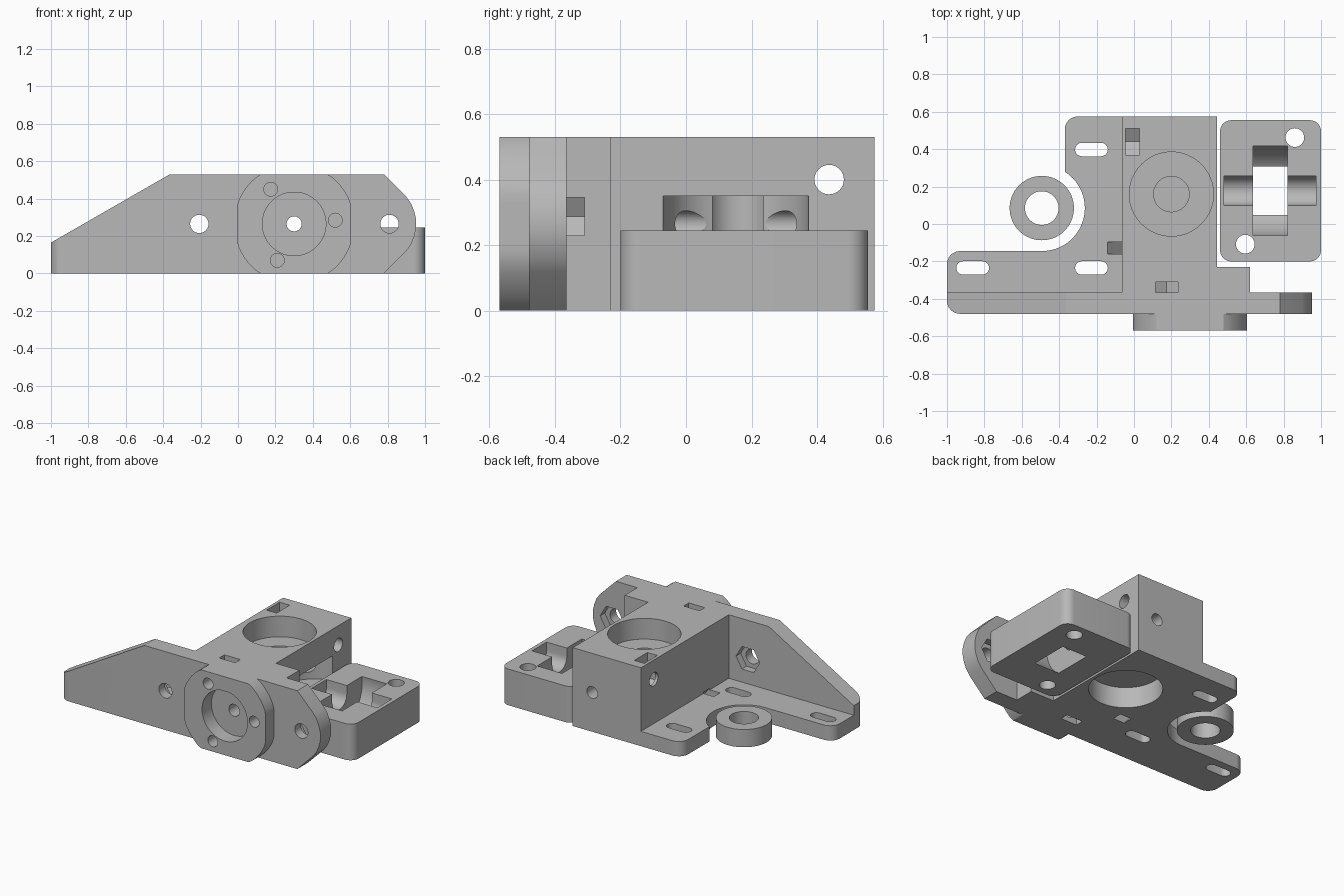
import bpy, bmesh, math
from mathutils import Matrix

cube = bpy.data.objects.get("Cube")
if cube:
    bpy.data.objects.remove(cube, do_unlink=True)

grey = bpy.data.materials.new("plain_grey")
grey.use_nodes = True
COL = (0.48, 0.48, 0.48, 1)
grey.diffuse_color = COL
grey.node_tree.nodes["Principled BSDF"].inputs["Base Color"].default_value = COL


# ---- helpers ----
def prism(name, pts, lo, hi, axis="z"):
    """Extrude a 2D outline between lo and hi along an axis."""
    place = {"z": lambda u, v, w: (u, v, w),
             "y": lambda u, v, w: (u, w, v),
             "x": lambda u, v, w: (w, u, v)}[axis]
    bm = bmesh.new()
    a = [bm.verts.new(place(u, v, lo)) for u, v in pts]
    b = [bm.verts.new(place(u, v, hi)) for u, v in pts]
    bm.faces.new(a)
    bm.faces.new(b)
    for i in range(len(pts)):
        j = (i + 1) % len(pts)
        bm.faces.new((a[i], a[j], b[j], b[i]))
    bmesh.ops.recalc_face_normals(bm, faces=bm.faces)
    mesh = bpy.data.meshes.new(name)
    bm.to_mesh(mesh)
    bm.free()
    mesh.materials.append(grey)
    obj = bpy.data.objects.new(name, mesh)
    bpy.context.collection.objects.link(obj)
    return obj


def arc(u, v, r, a0, a1, n=12):
    return [(u + r * math.cos(math.radians(a0 + (a1 - a0) * i / n)),
             v + r * math.sin(math.radians(a0 + (a1 - a0) * i / n))) for i in range(n + 1)]


def circle(u, v, r, n=48):
    return arc(u, v, r, 0, 360, n)[:-1]


def rect(u0, u1, v0, v1):
    return [(u0, v0), (u1, v0), (u1, v1), (u0, v1)]


def capsule(u0, u1, v, r):
    return arc(u0 + r, v, r, 90, 270) + arc(u1 - r, v, r, -90, 90)


def nut_slot(u, v, w, end):
    """Slot outline with a pointed hexagonal bottom, open towards v = end."""
    s = 1 if end > v else -1
    h = s * w / math.sqrt(3)
    return [(u - w, end), (u - w, v - h), (u, v - 2 * h), (u + w, v - h), (u + w, end)]


def combine(obj, others, op="DIFFERENCE"):
    """Apply booleans one by one and remove the used pieces."""
    bpy.context.view_layer.objects.active = obj
    for other in others:
        mod = obj.modifiers.new("bool", "BOOLEAN")
        mod.operation, mod.solver, mod.object = op, "EXACT", other
        bpy.ops.object.modifier_apply(modifier=mod.name)
        bpy.data.objects.remove(other, do_unlink=True)


def finish(obj):
    bpy.ops.object.select_all(action="DESELECT")
    obj.select_set(True)
    bpy.context.view_layer.objects.active = obj
    bpy.ops.object.shade_smooth_by_angle(angle=math.radians(25))


def cut(pts, lo, hi, axis="z"):
    return prism("cutter", pts, lo, hi, axis)


TOP, MID = 0.53, 0.265

# ---- front plate: sloped on one end, rounded lug on the other ----
lug = [(0.78, 0), (0.9, 0.12), (0.925, 0.155), (0.943, 0.2), (0.952, 0.24)]
lug += [(u, TOP - v) for u, v in reversed(lug)]
plate = prism("front_plate", [(-1, 0)] + lug + [(-0.365, TOP), (-1, 0.165)],
              -0.48, -0.365, "y")
footprint = cut(arc(-0.93, -0.41, 0.07, 180, 270) + [(1.1, -0.48), (1.1, -0.3), (-1, -0.3)],
                -0.1, 0.7)
combine(plate, [footprint], "INTERSECT")

# ---- main block, side step, base plate and front boss ----
block = prism("extruder_body", rect(-0.065, 0.445, -0.48, 0.575), 0, TOP)
step = prism("side_step", rect(0.3, 0.62, -0.48, -0.23), 0, TOP)
outline = ([(0, -0.4), (0, 0.575)] + arc(-0.3, 0.505, 0.07, 90, 180)
           + arc(-0.493, 0.085, 0.23, 57.7, -90, 32)
           + arc(-0.93, -0.215, 0.07, 90, 180) + [(-1, -0.4)])
base = prism("base_plate", outline, 0, 0.1)
boss = prism("front_boss", [(max(-0.005, min(0.605, u)), max(0, min(TOP, v)))
                            for u, v in circle(0.3, MID, 0.322, 64)], -0.57, -0.45, "y")
combine(block, [step, plate, base, boss], "UNION")

cutters = [
    # bearing seats above and below, with the drive bore between them
    cut(circle(0.2, 0.16, 0.225, 64), 0.39, 0.7),
    cut(circle(0.2, 0.16, 0.225, 64), -0.1, 0.14),
    cut(circle(0.2, 0.16, 0.095), 0.15, 0.45),
    # roller window on the side
    cut(arc(0.463, 0.152, 0.2225, 90, 270, 32) + [(0.6, -0.0705), (0.6, 0.3745)], 0.18, 0.35),
    # feed channel and front recess with a flat top
    cut(circle(0.3, MID, 0.04), -0.7, 0.7, "y"),
    cut([(u, min(v, 0.435)) for u, v in circle(0.3, MID, 0.17, 64) if abs(u - 0.3) > 0.02 or v < MID],
        -0.7, -0.47, "y"),
    # clamp screw hole and its nut slot
    cut(circle(0.437, 0.4, 0.045, 32), -0.2, 0.6, "x"),
    cut(nut_slot(0.44, 0.4, 0.07, 0.7), -0.045, 0.03, "x"),
    # nut slots behind the boss
    cut(nut_slot(0.175, 0.45, 0.06, 0.7), -0.365, -0.31, "y"),
    cut(nut_slot(0.21, 0.07, 0.06, -0.1), -0.365, -0.31, "y"),
    cut([(u, v) for v, u in nut_slot(0.2875, 0.52, 0.0575, 0.8)], -0.365, -0.31, "y"),
]
for u, v in ((0.175, 0.45), (0.52, 0.285), (0.21, 0.07)):
    cutters.append(cut(circle(u, v, 0.037, 32), -0.7, -0.26, "y"))
# mounting holes with hexagonal nut pockets at the back of the plate
for u in (-0.207, 0.81):
    cutters.append(cut(circle(u, MID, 0.049, 32), -0.6, -0.3, "y"))
    cutters.append(cut(circle(u, MID, 0.088, 6), -0.415, -0.3, "y"))
# slots in the base
for u, v in ((-0.315, 0.398), (-0.315, -0.235), (-0.95, -0.235)):
    cutters.append(cut(capsule(u, u + 0.175, v, 0.036), -0.1, 0.2))
# slanted channel through the lower edge of the block
channel = cut(rect(-0.033, 0.033, -0.033, 0.033), -0.12, 0.16)
channel.data.transform(Matrix.Translation((-0.015, -0.128, 0)) @ Matrix.Rotation(math.radians(-40), 4, "Y"))
cutters.append(channel)
combine(block, cutters)
finish(block)

# ---- spacer ring ----
ring = prism("spacer_ring", circle(-0.493, 0.085, 0.172, 64), 0, 0.12)
combine(ring, [cut(circle(-0.493, 0.085, 0.09), -0.1, 0.3)])
finish(ring)

# ---- roller holder ----
corners = ((0.94, 0.495, 0), (0.52, 0.495, 90), (0.52, -0.14, 180), (0.94, -0.14, 270))
holder = prism("roller_holder", [p for u, v, a in corners for p in arc(u, v, 0.06, a, a + 90)], 0, 0.245)
combine(holder, [
    cut(circle(0.178, 0.205, 0.243, 64), 0.635, 0.822, "x"),
    cut(arc(0.178, 0.19, 0.078, 180, 360, 24) + [(0.256, 0.4), (0.1, 0.4)], 0.482, 0.973, "x"),
    cut(circle(0.86, 0.462, 0.05, 32), -0.1, 0.4),
    cut(circle(0.595, -0.108, 0.05, 32), -0.1, 0.4),
])
finish(holder)
